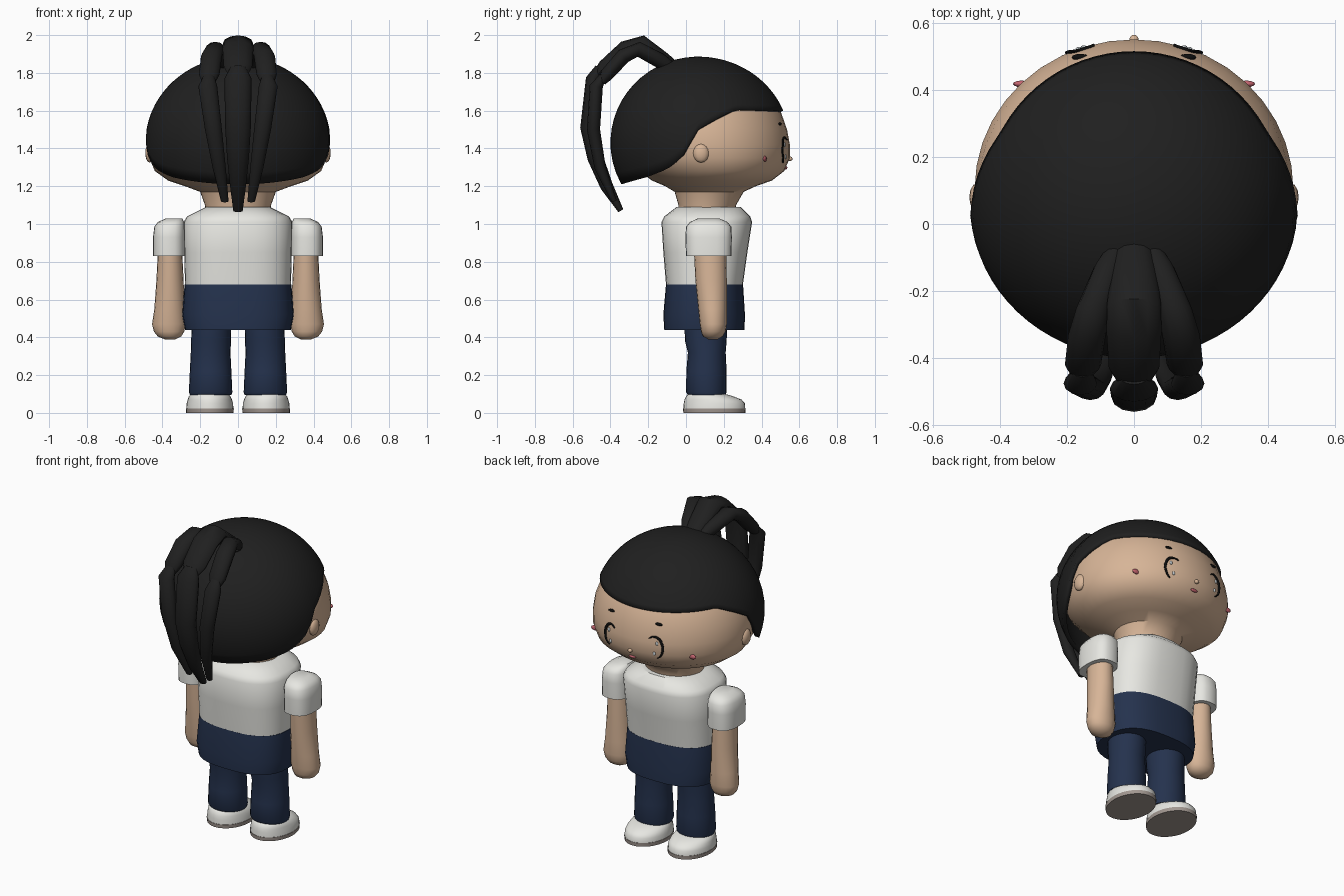
import bpy
import bmesh
from math import sin, cos, pi, sqrt, radians, copysign
from mathutils import Vector

cube = bpy.data.objects.get("Cube")
if cube:
    bpy.data.objects.remove(cube, do_unlink=True)


def material(name, r, g, b):
    m = bpy.data.materials.new(name)
    m.use_nodes = True
    m.diffuse_color = (r, g, b, 1)
    bsdf = m.node_tree.nodes["Principled BSDF"]
    bsdf.inputs["Base Color"].default_value = (r, g, b, 1)
    bsdf.inputs["Roughness"].default_value = 0.8
    return m


SKIN = material("skin", 0.68, 0.46, 0.31)
HAIR = material("black hair", 0.014, 0.014, 0.014)
SHIRT = material("white cloth", 0.80, 0.80, 0.76)
NAVY = material("navy cloth", 0.018, 0.032, 0.075)
SOLE = material("grey sole", 0.36, 0.31, 0.28)
PINK = material("pink", 0.55, 0.13, 0.16)
INK = material("black ink", 0.004, 0.004, 0.004)
GLINT = material("eye glint", 0.55, 0.60, 0.62)


def skin_rings(name, rings, mat, caps=True, angle=40):
    """Bridge a list of equal-length rings into one smooth mesh."""
    bm = bmesh.new()
    loops = [[bm.verts.new(p) for p in ring] for ring in rings]
    n = len(loops[0])
    for low, high in zip(loops, loops[1:]):
        for j in range(n):
            k = (j + 1) % n
            bm.faces.new((low[j], low[k], high[k], high[j]))
    if caps:
        bm.faces.new(loops[0][::-1])
    bm.faces.new(loops[-1])
    if caps:
        bmesh.ops.recalc_face_normals(bm, faces=bm.faces)
    mesh = bpy.data.meshes.new(name)
    bm.to_mesh(mesh)
    bm.free()
    mesh.materials.append(mat)
    obj = bpy.data.objects.new(name, mesh)
    bpy.context.collection.objects.link(obj)
    bpy.ops.object.select_all(action="DESELECT")
    obj.select_set(True)
    bpy.context.view_layer.objects.active = obj
    bpy.ops.object.shade_smooth_by_angle(angle=radians(angle))
    return obj


def stack(name, levels, mat, power=2.0, sides=32, side=1, angle=40):
    """Stack rounded outlines; each level is z, x min, x max, y min, y max."""
    rings = []
    for z, x0, x1, y0, y1 in levels:
        ring = []
        for j in range(sides):
            c, s = cos(2 * pi * j / sides), sin(2 * pi * j / sides)
            c = copysign(abs(c) ** (2 / power), c)
            s = copysign(abs(s) ** (2 / power), s)
            ring.append((side * ((x0 + x1) / 2 + c * (x1 - x0) / 2),
                         (y0 + y1) / 2 + s * (y1 - y0) / 2, z))
        rings.append(ring)
    return skin_rings(name, rings, mat, angle=angle)


def strand(name, path, axis, mat, sides=12):
    """Sweep an oval along a path of x, y, z, half width, half thickness."""
    pts = [Vector(p[:3]) for p in path]
    rings = []
    for i, p in enumerate(path):
        t = pts[min(i + 1, len(pts) - 1)] - pts[max(i - 1, 0)]
        normal = axis.cross(t).normalized()
        rings.append([pts[i] + axis * p[3] * cos(2 * pi * j / sides)
                      + normal * p[4] * sin(2 * pi * j / sides)
                      for j in range(sides)])
    return skin_rings(name, rings, mat, angle=50)


def blob(name, centre, size, mat):
    rings = [[Vector(centre) + Vector((size[0] * sin(a) * cos(b), size[1] * sin(a) * sin(b),
                                       -size[2] * cos(a)))
              for b in (2 * pi * j / 12 for j in range(12))]
             for a in (pi * (i + 0.1) / 8.2 for i in range(9))]
    return skin_rings(name, rings, mat)


def lerp_table(table, v):
    for a, b in zip(table, table[1:]):
        if v <= b[0]:
            f = max(0, (v - a[0]) / (b[0] - a[0]))
            return [p + (q - p) * f for p, q in zip(a, b)]
    return list(table[-1])


# Head and neck: z, half width, back, front
HEAD = [(1.05, .17, -.04, .26), (1.10, .175, -.04, .265), (1.17, .20, -.06, .305),
        (1.20, .28, -.11, .37), (1.23, .37, -.18, .455), (1.28, .44, -.25, .52),
        (1.35, .47, -.32, .55), (1.42, .475, -.34, .55), (1.50, .465, -.335, .535),
        (1.60, .43, -.32, .50), (1.70, .36, -.25, .42), (1.80, .25, -.12, .28),
        (1.85, .08, 0, .14)]
stack("head", [(z, -w, w, b, f) for z, w, b, f in HEAD], SKIN, sides=40)


def face_y(x, z):
    _, w, b, f = lerp_table(HEAD, z)
    return (b + f) / 2 + (f - b) / 2 * sqrt(1 - (x / w) ** 2)


# Hair cap: an ellipsoid cut along a hairline that drops towards the nape
HAIRLINE = [(-1, 1.21), (-.62, 1.25), (-.37, 1.29), (-.19, 1.35), (-.1, 1.42), (0, 1.50),
            (.14, 1.54), (.29, 1.575), (.46, 1.61), (1, 1.60)]
TOP, MID, LEVELS, SIDES = 1.886, 1.43, 18, 72
rings = []
for i in range(LEVELS):
    ring = []
    for j in range(SIDES):
        a = 2 * pi * j / SIDES
        edge = lerp_table(HAIRLINE, sin(a))[1]
        z = edge + (TOP - edge) * sin(pi / 2 * i / (LEVELS - 0.6))
        f = sqrt(max(0, 1 - ((z - MID) / (TOP - MID)) ** 2))
        ring.append((.49 * f * cos(a), .065 + (.485 if sin(a) > 0 else .465) * f * sin(a), z))
    rings.append(ring)
cap = skin_rings("hair_cap", rings, HAIR, caps=False)
shell = cap.modifiers.new("thickness", "SOLIDIFY")
shell.thickness, shell.offset = 0.025, -1

# Ponytail: three flat locks, each with an arched upper part and a hanging part
X = Vector((1, 0, 0))
strand("ponytail_upper_middle", [(0, -.05, 1.82, .05, .03), (0, -.12, 1.87, .065, .04),
       (0, -.235, 1.958, .08, .042), (0, -.32, 1.93, .082, .042),
       (0, -.43, 1.83, .075, .04), (0, -.47, 1.79, .05, .025)], X, HAIR)
strand("ponytail_lower_middle", [(0, -.46, 1.83, .04, .02), (0, -.49, 1.77, .072, .04),
       (0, -.515, 1.51, .068, .045), (0, -.48, 1.35, .058, .042),
       (0, -.42, 1.2, .042, .034), (0, -.345, 1.07, .025, .015)], X, HAIR)
for s, tag in ((1, "left"), (-1, "right")):
    strand("ponytail_upper_" + tag, [(s * .05, -.07, 1.82, .03, .03),
           (s * .075, -.13, 1.86, .045, .04), (s * .12, -.25, 1.925, .052, .04),
           (s * .14, -.33, 1.89, .056, .04), (s * .152, -.42, 1.79, .054, .036),
           (s * .155, -.445, 1.75, .035, .02)], X, HAIR)
    strand("ponytail_lower_" + tag, [(s * .155, -.44, 1.78, .03, .02),
           (s * .16, -.475, 1.73, .05, .035), (s * .13, -.49, 1.5, .045, .035),
           (s * .10, -.455, 1.3, .035, .03), (s * .07, -.38, 1.12, .02, .014)], X, HAIR)

# Face details
Y = Vector((0, 1, 0))
blob("nose", (0, .55, 1.345), (.014, .014, .012), SKIN)
blob("mouth", (0, face_y(0, 1.30) - .002, 1.298), (.024, .01, .009), PINK)
for s, tag in ((1, "left"), (-1, "right")):
    arc = []
    for i in range(15):
        a = radians(125 - 195 * i / 14)
        x, z = .148 + .05 * cos(a), 1.39 + .068 * sin(a)
        arc.append((s * x, face_y(x, z) + .001, z, .006, .002 + .007 * sin(pi * (i + .5) / 15)))
    strand("eye_line_" + tag, arc, Y, INK, sides=8)
    for x, z in ((.165, 1.42), (.15, 1.355)):
        blob("eye_glint_" + tag, (s * x, face_y(x, z), z), (.009, .005, .012), GLINT)
    blob("eyebrow_" + tag, (s * .16, face_y(.16, 1.53), 1.53), (.026, .01, .008), INK)
    blob("cheek_" + tag, (s * .335, face_y(.335, 1.345), 1.345), (.026, .01, .015), PINK)
    blob("ear_" + tag, (s * .467, .08, 1.375), (.024, .042, .05), SKIN)

# Shirt and hips
stack("shirt", [(.67, -.28, .28, -.105, .30), (.85, -.285, .285, -.12, .325),
                (1.01, -.288, .288, -.13, .35), (1.04, -.27, .27, -.115, .34),
                (1.09, -.17, .17, -.05, .29)], SHIRT, power=2.6)
stack("trouser_hips", [(.44, -.28, .28, -.115, .31), (.52, -.295, .295, -.12, .312),
                       (.68, -.283, .283, -.106, .302)], NAVY, power=2.6)

# Limbs and shoes
for s, tag in ((1, "left"), (-1, "right")):
    stack("trouser_leg_" + tag, [(.095, .035, .255, .01, .21), (.11, .03, .26, 0, .215),
          (.22, .035, .255, .002, .215), (.32, .04, .25, .01, .21), (.38, .037, .248, -.005, .215),
          (.50, .035, .245, -.01, .22)], NAVY, side=s, sides=24)
    stack("shoe_" + tag, [(.02, .024, .274, -.014, .314), (.05, .026, .272, -.012, .312),
          (.07, .032, .266, -.008, .295), (.088, .04, .26, 0, .25),
          (.102, .055, .245, .015, .20)], SHIRT, side=s, angle=60)
    stack("shoe_sole_" + tag, [(0, .024, .274, -.014, .314), (.023, .022, .276, -.016, .316)],
          SOLE, side=s)
    stack("arm_" + tag, [(.388, .335, .385, .12, .165), (.405, .30, .425, .09, .195),
          (.43, .285, .445, .08, .21), (.47, .277, .455, .073, .216), (.55, .283, .443, .065, .216),
          (.70, .288, .432, .05, .216), (.90, .298, .422, .04, .212)], SKIN, side=s, sides=20)
    stack("sleeve_" + tag, [(.83, .278, .45, 0, .24), (.93, .278, .45, -.003, .243),
          (.985, .28, .443, 0, .24), (1.01, .285, .425, .02, .22),
          (1.028, .295, .385, .06, .18)], SHIRT, power=2.6, side=s, sides=24, angle=55)
